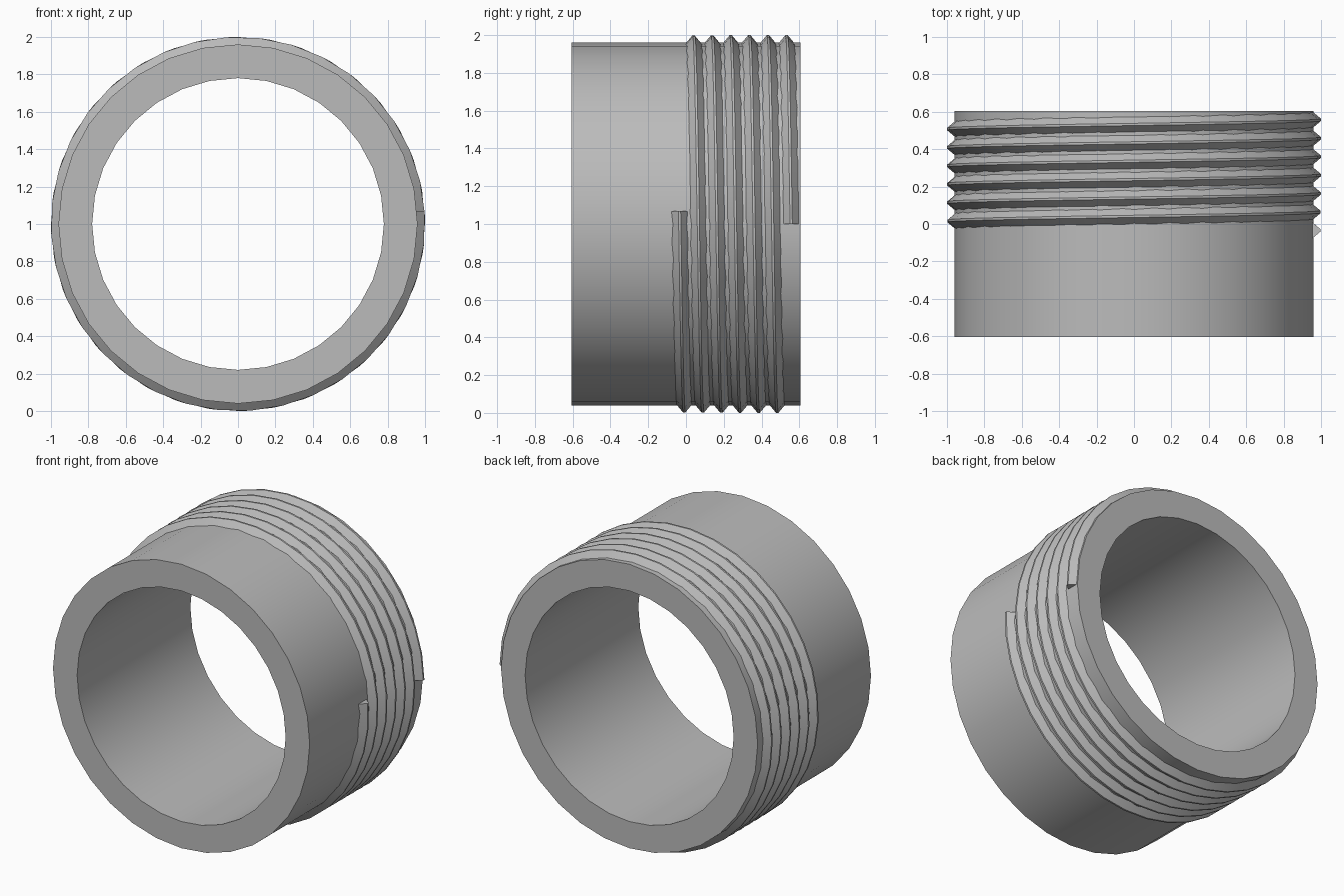
import bpy, bmesh, math
from mathutils import Vector

if "Cube" in bpy.data.objects:
    bpy.data.objects.remove(bpy.data.objects["Cube"])

grey = bpy.data.materials.new("plain grey")
grey.use_nodes = True
colour = (0.5, 0.5, 0.5, 1)
grey.diffuse_color = colour
grey.node_tree.nodes["Principled BSDF"].inputs["Base Color"].default_value = colour


def sweep(name, sections, closed):
    """Skin a list of equal cross-sections into one solid."""
    bm = bmesh.new()
    rows = [[bm.verts.new(p) for p in s] for s in sections]
    n = len(rows[0])
    pairs = list(zip(rows, rows[1:])) + ([(rows[-1], rows[0])] if closed else [])
    for a, b in pairs:
        for i in range(n):
            j = (i + 1) % n
            bm.faces.new((a[i], a[j], b[j], b[i]))
    if not closed:
        bm.faces.new(rows[0])
        bm.faces.new(rows[-1])
    bmesh.ops.recalc_face_normals(bm, faces=bm.faces)
    mesh = bpy.data.meshes.new(name)
    bm.to_mesh(mesh)
    bm.free()
    mesh.materials.append(grey)
    obj = bpy.data.objects.new(name, mesh)
    bpy.context.collection.objects.link(obj)
    bpy.ops.object.select_all(action='DESELECT')
    obj.select_set(True)
    bpy.context.view_layer.objects.active = obj
    bpy.ops.object.shade_smooth_by_angle(angle=math.radians(30))


def place(profile, angle, shift=0):
    """Stand a (radius, y) profile at an angle around the y axis."""
    return [Vector((r * math.cos(angle), y + shift, 1 + r * math.sin(angle)))
            for r, y in profile]


# Plain pipe wall
half = 0.605
wall = [(0.78, -half), (0.96, -half), (0.96, half), (0.78, half)]
sides = 32
sweep("pipe_body", [place(wall, math.tau * i / sides) for i in range(sides)], True)

# Raised helical thread, from the pipe's middle to its back end
ridge = [(0.952, -0.046), (1.0, -0.006), (1.0, 0.006), (0.952, 0.046)]
pitch, turns, first = 0.0983, 6, math.radians(4)
total = math.tau * turns + first
steps = 36 * turns
sections = []
for i in range(steps + 1):
    t = total * i / steps
    sections.append(place(ridge, first - t, -0.034 + pitch * t / math.tau))
sweep("screw_thread", sections, False)
